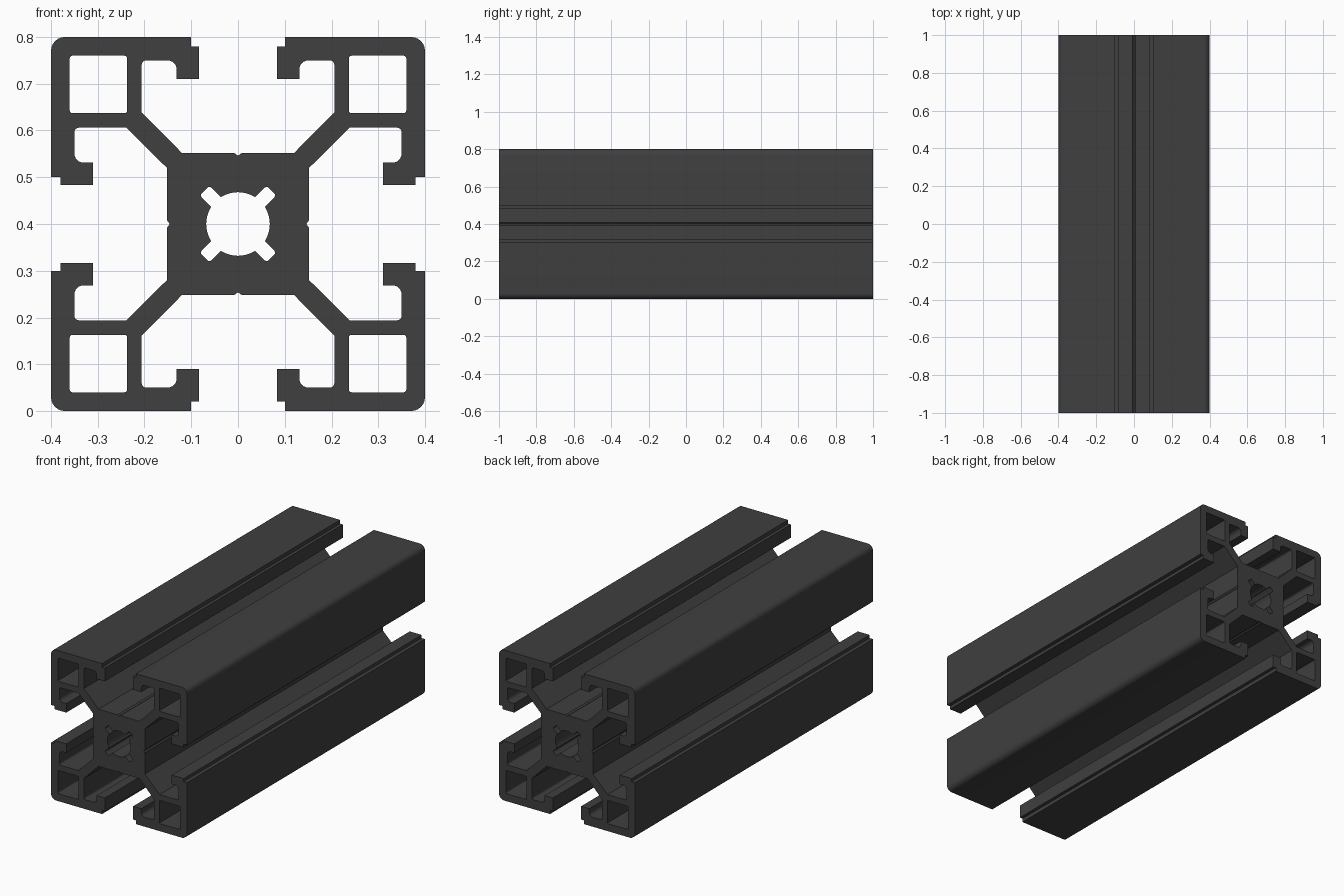
import bpy
import math
from mathutils import Vector

LENGTH = 2.0
HALF = 0.4

if "Cube" in bpy.data.objects:
    bpy.data.objects.remove(bpy.data.objects["Cube"])


def turn(points, k):
    """Rotate (x, y, radius) points clockwise by k quarter turns."""
    for _ in range(k):
        points = [(y, -x, r) for x, y, r in points]
    return points


def fillet(points, steps=6):
    """Round each corner of a closed outline by its own radius."""
    out = []
    for i, (x, y, r) in enumerate(points):
        p = Vector((x, y))
        if r == 0:
            out.append(p)
            continue
        a = (Vector(points[i - 1][:2]) - p).normalized()
        b = (Vector(points[(i + 1) % len(points)][:2]) - p).normalized()
        half = a.angle(b) / 2
        centre = p + (a + b).normalized() * (r / math.sin(half))
        start = p + a * (r / math.tan(half)) - centre
        end = p + b * (r / math.tan(half)) - centre
        sweep = start.angle(end)
        for s in range(steps + 1):
            t = s / steps
            out.append(centre + (start * math.sin((1 - t) * sweep)
                                 + end * math.sin(t * sweep)) / math.sin(sweep))
    return out


# Outer outline: one eighth, mirrored on the diagonal, then turned four times
eighth = [
    (0, 0.146, 0), (0.008, 0.152, 0), (0.12, 0.152, 0),       # core and groove
    (0.206, 0.239, 0), (0.206, 0.35, 0.01),                   # web and slot wall
    (0.131, 0.35, 0.02), (0.131, 0.31, 0), (0.083, 0.31, 0),  # slot lip
    (0.083, 0.38, 0), (0.10, 0.38, 0), (0.10, 0.40, 0),       # stepped mouth
]
quarter = eighth + [(HALF, HALF, 0.03)] + [(y, x, r) for x, y, r in eighth[:0:-1]]
outline = [p for k in range(4) for p in turn(quarter, k)]
loops = [fillet(outline)]

# Square corner chambers
chamber = [(0.237, 0.237, 0.006), (0.237, 0.36, 0.006),
           (0.36, 0.36, 0.006), (0.36, 0.237, 0.006)]
loops += [fillet(turn(chamber, k), 3) for k in range(4)]

# Central bore with four diagonal slots
R, W, TIP = 0.068, 0.0145, 0.101
gap = math.asin(W / R)
bore = []
for k in range(4):
    mid = math.pi / 4 + k * math.pi / 2
    d = Vector((math.cos(mid), math.sin(mid)))
    n = Vector((-d.y, d.x))
    for side in (-1, 1):
        tip = d * TIP + n * W * side
        root = d * R * math.cos(gap) + n * W * side
        pair = [(root.x, root.y, 0), (tip.x, tip.y, 0.005)]
        bore += pair if side < 0 else pair[::-1]
    span = math.pi / 2 - 2 * gap
    for s in range(1, 10):
        a = mid + gap + span * s / 10
        bore.append((R * math.cos(a), R * math.sin(a), 0))
loops.append(fillet(bore, 3))

# Extrude the filled section along y
curve = bpy.data.curves.new("slotted_rail", "CURVE")
curve.dimensions = "2D"
curve.fill_mode = "BOTH"
curve.extrude = LENGTH / 2
for loop in loops:
    spline = curve.splines.new("POLY")
    spline.points.add(len(loop) - 1)
    for point, co in zip(spline.points, loop):
        point.co = (co.x, co.y, 0, 1)
    spline.use_cyclic_u = True

rail = bpy.data.objects.new("slotted_rail", curve)
bpy.context.collection.objects.link(rail)
rail.rotation_euler.x = math.pi / 2
rail.location.z = HALF
bpy.ops.object.select_all(action="DESELECT")
rail.select_set(True)
bpy.context.view_layer.objects.active = rail
bpy.ops.object.convert(target="MESH")
bpy.ops.object.transform_apply(location=True, rotation=True, scale=True)

# Weld caps to walls, with all faces pointing outward
bpy.ops.object.mode_set(mode="EDIT")
bpy.ops.mesh.select_all(action="SELECT")
bpy.ops.mesh.remove_doubles(threshold=0.0001)
bpy.ops.mesh.normals_make_consistent(inside=False)
bpy.ops.object.mode_set(mode="OBJECT")
bpy.ops.object.shade_smooth_by_angle(angle=math.radians(30))

# Dark anodised finish
finish = bpy.data.materials.new("dark_grey_metal")
finish.use_nodes = True
colour = (0.05, 0.05, 0.05, 1)
finish.diffuse_color = colour
finish.node_tree.nodes["Principled BSDF"].inputs["Base Color"].default_value = colour
rail.data.materials.clear()
rail.data.materials.append(finish)
